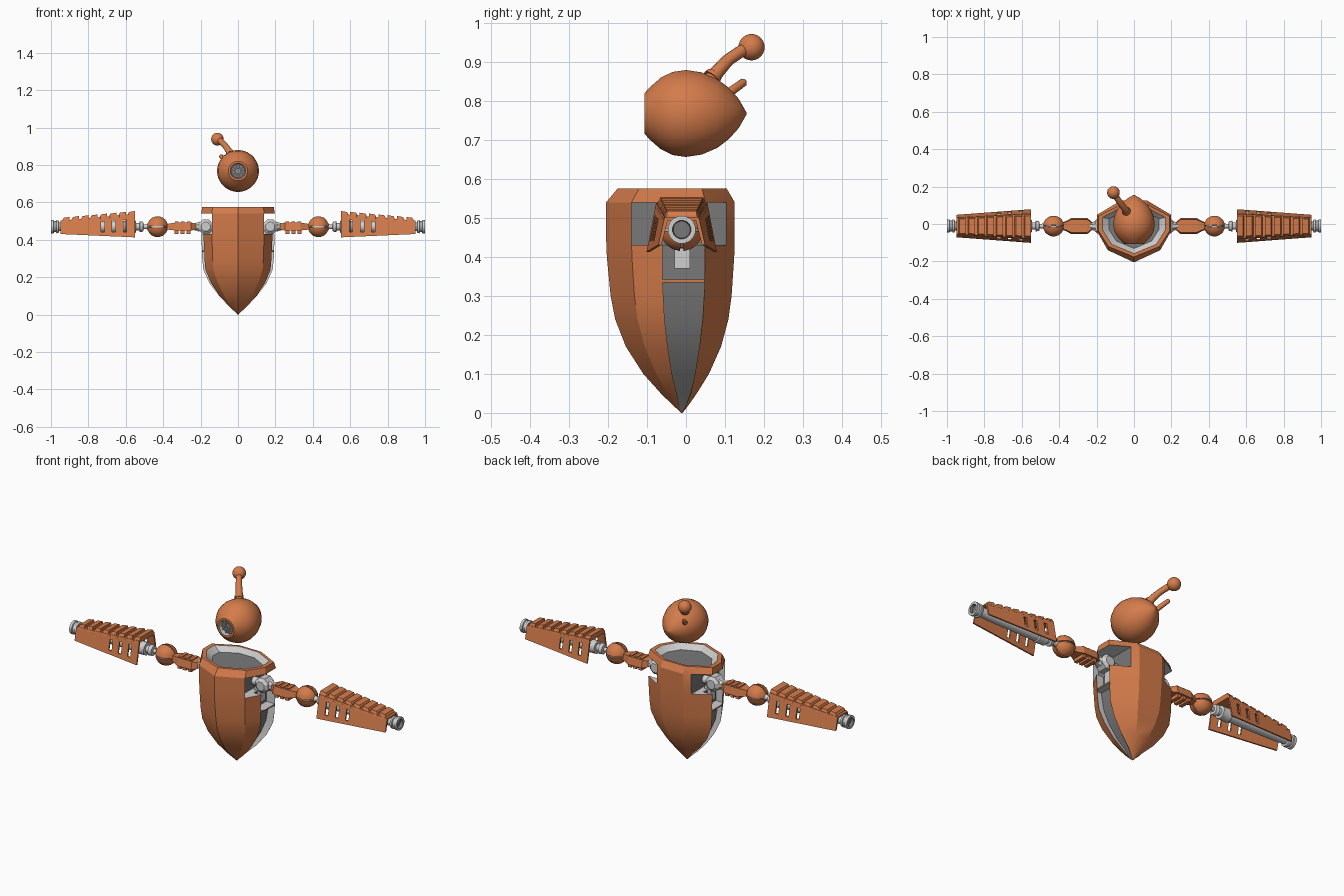
import bpy, bmesh, math
from mathutils import Vector

if "Cube" in bpy.data.objects:
    bpy.data.objects.remove(bpy.data.objects["Cube"])

def material(name, c):
    m = bpy.data.materials.new(name)
    m.diffuse_color = (*c, 1)
    m.use_nodes = True
    m.node_tree.nodes["Principled BSDF"].inputs["Base Color"].default_value = m.diffuse_color
    return m

MATS = [material("orange paint", (0.66, 0.20, 0.07)),
        material("light grey metal", (0.62, 0.62, 0.62)),
        material("dark grey metal", (0.19, 0.19, 0.19))]
ORANGE, LIGHT, DARK = 0, 1, 2

def smooth(ob, angle):
    ob.data.shade_smooth()
    ob.data.set_sharp_from_angle(angle=math.radians(angle))

def loft(name, rings, mat=ORANGE, bands=None, rule=None, angle=26, mirror=False):
    """Skin closed rings and cap both ends; bands gives a material per ring step."""
    bm = bmesh.new()
    vs = [[bm.verts.new(p) for p in r] for r in rings]
    n = len(vs[0])
    for k in range(len(vs) - 1):
        for i in range(n):
            j = (i + 1) % n
            f = bm.faces.new((vs[k][i], vs[k][j], vs[k + 1][j], vs[k + 1][i]))
            f.material_index = bands[k] if bands else mat
    for k in (0, -1):
        bm.faces.new(vs[k]).material_index = bands[k] if bands else mat
    bmesh.ops.recalc_face_normals(bm, faces=bm.faces)
    bm.normal_update()
    if rule:
        for f in bm.faces:
            f.material_index = rule(f.normal)
    me = bpy.data.meshes.new(name)
    bm.to_mesh(me)
    bm.free()
    for m in MATS:
        me.materials.append(m)
    ob = bpy.data.objects.new(name, me)
    bpy.context.collection.objects.link(ob)
    smooth(ob, angle)
    if mirror:
        ob.modifiers.new("both sides", 'MIRROR')
    return ob

def box(name, x, y, z, **kw):
    return loft(name, [[(a, y[0], z[0]), (a, y[1], z[0]), (a, y[1], z[1]), (a, y[0], z[1])]
                       for a in x], **kw)

def lathe(name, origin, axis, profile, n=24, **kw):
    """Revolve (distance along axis, radius) pairs."""
    q = Vector(axis).to_track_quat('Z', 'Y')
    o = Vector(origin)
    rings = [[o + q @ Vector((r * math.cos(2 * math.pi * (i + .5) / n),
                              r * math.sin(2 * math.pi * (i + .5) / n), t))
              for i in range(n)] for t, r in profile]
    return loft(name, rings, **kw)

def ball(r, n=12):
    return [(-r * math.cos(math.pi * k / n), max(r * math.sin(math.pi * k / n), r * .02))
            for k in range(n + 1)]

def cut(ob, cutters, angle=26):
    for c in cutters:
        c.hide_render = True
        m = ob.modifiers.new("cut", 'BOOLEAN')
        m.operation, m.solver, m.object = 'DIFFERENCE', 'EXACT', c
    dg = bpy.context.evaluated_depsgraph_get()
    me = bpy.data.meshes.new_from_object(ob.evaluated_get(dg))
    ob.modifiers.clear()
    ob.data = me
    for c in cutters:
        bpy.data.objects.remove(c)
    smooth(ob, angle)

# Hull: faceted outline scaled up from the pointed base, with a funnel top
half = [(0.14, -0.14), (0.197, -0.04), (0.197, 0.05), (0.07, 0.125)]
outline = [(0, -0.205)] + half + [(-x, y) for x, y in reversed(half)]
levels = [(0, .01, .01), (.025, .15, .15), (.05, .29, .28), (.1, .53, .51), (.17, .78, .74),
          (.24, .94, .88), (.3, .97, .94), (.4, .99, .99), (.45, 1, 1), (.54, 1, 1),
          (.575, .97, .85), (.575, .85, .76), (.548, .68, .62)]
rings = [[(x * sx, -.01 + (y + .01) * sy, z) for x, y in outline] for z, sx, sy in levels]
hull = loft("hull", rings, bands=[ORANGE] * 11 + [LIGHT, DARK])
hull.data.polygons[len(hull.data.polygons) - 2].material_index = ORANGE

# Shoulder bays and the long side channels
def bay_rule(n):
    return DARK if abs(n.x) > .6 else LIGHT

def channel_rule(n):
    return LIGHT if abs(n.y) > .6 or abs(n.z) > .95 else DARK

channel = [(.004, .006, -.014, -.006), (.05, .035, -.024, .012), (.1, .075, -.036, .023),
           (.17, .115, -.047, .034), (.24, .142, -.055, .042), (.335, .155, -.06, .048)]
cutters = []
for s in (1, -1):
    cutters.append(box("bay_cutter", (s * .105, s * .4), (-.14, .3), (.43, .54), rule=bay_rule))
    cutters.append(box("joint_cutter", (s * .14, s * .4), (-.06, .048), (.342, .45), rule=bay_rule))
    cutters.append(loft("channel_cutter", [[(s * x, a, z), (s * .4, a, z), (s * .4, b, z), (s * x, b, z)]
                                           for z, x, a, b in channel], rule=channel_rule))
cut(hull, cutters)

# Head: teardrop shell with a recessed eye
prof = [(-.085, .004), (-.085, .038), (-.107, .041), (-.107, .052), (-.09, .07), (-.065, .092),
        (-.035, .107), (0, .112), (.04, .106), (.08, .089), (.11, .066), (.135, .038), (.155, .003)]
lathe("head", (0, 0, .768), (0, 1, 0), prof, n=32, angle=32,
      bands=[DARK, LIGHT] + [ORANGE] * 10)
for k in range(10):
    a = 2 * math.pi * k / 10
    lathe("eye_spoke", (.012 * math.cos(a), -.092, .768 + .012 * math.sin(a)),
          (math.cos(a), 0, math.sin(a)), [(0, .002), (.028, .002)], n=4, mat=LIGHT)
lathe("eye_hub", (0, -.098, .768), (0, 1, 0), [(0, .013), (.012, .013)], n=16, mat=LIGHT)
lathe("eye_pupil", (0, -.101, .768), (0, 1, 0), [(0, .008), (.012, .008)], n=16, mat=DARK)

# Antenna: bent stalk, ball tip and a short stub
path = [Vector(p) for p in ((-.035, .06, .85), (-.05, .082, .877), (-.07, .108, .905),
                            (-.09, .137, .925), (-.105, .16, .936))]
stalk = []
for i, p in enumerate(path):
    t = path[min(i + 1, 4)] - path[max(i - 1, 0)]
    u = t.cross(Vector((0, 0, 1))).normalized()
    v = u.cross(t).normalized()
    r = (.02, .018, .016, .016, .017)[i]
    stalk.append([p + r * (u * math.cos(a * math.pi / 6) + v * math.sin(a * math.pi / 6))
                  for a in range(12)])
loft("antenna_stalk", stalk, angle=35)
lathe("antenna_collar", path[0] + Vector((-.005, .006, .009)), path[1] - path[0],
      [(0, .024), (.012, .022)], n=12, angle=40)
lathe("antenna_ball", (-.11, .168, .938), (0, 0, 1), ball(.034), n=20, angle=40)
lathe("antenna_stub", (-.06, .095, .81), (-.035, .058, .042),
      [(0, .013), (.072, .011), (.079, .005)], n=10, angle=40)

# Arms, built on +x and mirrored
C = (0, -.011, .47)
X = (1, 0, 0)
def arm(name, profile, n=16, **kw):
    return lathe(name, C, X, profile, n=n, mirror=True, **kw)

lathe("shoulder_ball", (.172, -.011, .47), (0, 1, 0), [(-.04, .026), (-.026, .042), (.026, .042), (.04, .026)],
      n=8, mat=LIGHT, mirror=True)
arm("shoulder_axle", [(.1, .022), (.145, .022)], mat=LIGHT)
arm("shoulder_collar", [(.205, .03), (.225, .022), (.25, .016)], n=8, mat=LIGHT)
box("shoulder_strut", (.12, .16), (-.03, .01), (.37, .45), mat=LIGHT, mirror=True)

def section(x, y, a, b):
    return [(x, -.011 - y, a), (x, -.011 + y, a), (x, -.011 + y * .8, b), (x, -.011 - y * .8, b)]

loft("upper_arm", [section(.225, .022, .455, .485), section(.25, .043, .45, .492),
                   section(.335, .043, .45, .492), section(.365, .026, .453, .487),
                   section(.385, .02, .457, .483)], mirror=True)
for x in (.255, .287, .319):
    box("upper_arm_fin", (x, x + .02), (-.045, .023), (.432, .455), mirror=True)
    box("upper_arm_rib", (x, x + .018), (-.04, .018), (.488, .497), mirror=True)

# Elbow: grey core in slotted orange panels
lathe("elbow_core", (.43, -.011, .47), X, ball(.049), n=20, mat=LIGHT, angle=40, mirror=True)
for k in range(4):
    a0 = math.pi / 2 * k + .08
    def patch(r):
        return [[(.43 - r * math.cos(t), -.011 + r * math.sin(t) * math.cos(a),
                  .47 + r * math.sin(t) * math.sin(a)) for t in (.35, .7, 1.05, 1.4, 1.75, 2.1, 2.45, 2.8)]
                for a in (a0, a0 + .35, a0 + .7, a0 + 1.05, a0 + 1.41)]
    loft("elbow_panel", [o + i[::-1] for o, i in zip(patch(.056), patch(.047))], angle=35, mirror=True)
arm("wrist", [(.475, .017), (.495, .012), (.505, .012), (.507, .026), (.525, .03), (.527, .02),
              (.545, .02), (.547, .034), (.57, .034)], mat=LIGHT)

# Forearm: tapered open-bottomed shell with slots, louvres, inner tube and cuff
def shell_section(x):
    t = (x - .55) / .4
    bot, top = .413 + .018 * t, .538 - .036 * t
    yb, yt, w = .09 - .03 * t, .066 - .022 * t, .008
    pts = [(-yb, bot), (-yt, top), (yt, top), (yb, bot),
           (yb - w, bot), (yt - w, top - w), (w - yt, top - w), (w - yb, bot)]
    return [(x, -.011 + y, z) for y, z in pts]

shell = loft("forearm_shell", [shell_section(.55), shell_section(.95)])
slots = [box("slot_cutter", (x, x + .018), (-.3, .3), (.441, .506 - .004 * i))
         for i, x in enumerate((.595, .655, .715))]
cut(shell, slots)
shell.modifiers.new("both sides", 'MIRROR')
for k in range(8):
    x = .55 + .05 * k
    z, y = .538 - .0045 * k, .068 - .0027 * k
    loft("forearm_louvre", [section(x, y, z - .012, z + .016), section(x + .032, y - .001, z - .012, z + .011),
                            section(x + .038, y - .002, z - .012, z)], mirror=True)
arm("forearm_tube", [(.565, .034), (.6, .036), (.605, .03), (.9, .027), (.95, .024)], mat=LIGHT)
arm("cuff", [(.945, .024), (.957, .024), (.959, .034), (.97, .036), (.972, .03), (.984, .03),
             (.986, .036), (1.0, .036), (1.0, .024), (.985, .022)], bands=[LIGHT] * 8 + [DARK], n=16)
